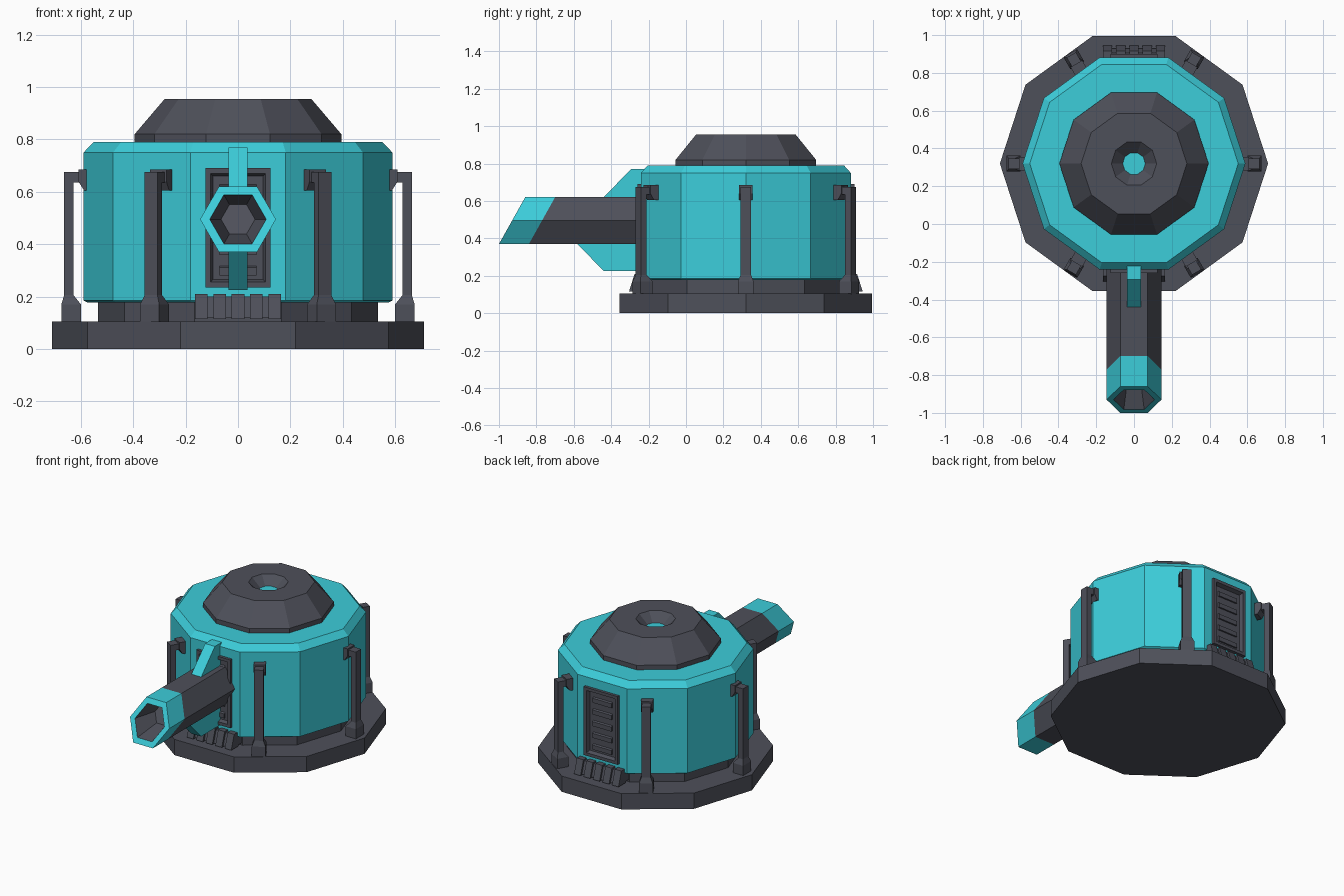
import bpy, bmesh
from math import sin, cos, pi, radians
from mathutils import Matrix, Vector

if "Cube" in bpy.data.objects:
    bpy.data.objects.remove(bpy.data.objects["Cube"])

def material(name, rgb):
    m = bpy.data.materials.new(name)
    m.use_nodes = True
    m.diffuse_color = (*rgb, 1)
    m.node_tree.nodes["Principled BSDF"].inputs["Base Color"].default_value = (*rgb, 1)
    return m

MATS = [material("dark_metal", (0.076, 0.08, 0.102)), material("teal_paint", (0.045, 0.61, 0.70))]
DARK, TEAL = 0, 1
CENTRE = Matrix.Translation((0, 0.32, 0))

def loft(bm, rings, bands=DARK, start=DARK, end=DARK):
    """Skin a list of point rings, closing both ends."""
    if isinstance(bands, int):
        bands = [bands] * (len(rings) - 1)
    loops = [[bm.verts.new(p) for p in ring] for ring in rings]
    faces = []
    for a, b, mat in zip(loops, loops[1:], bands):
        for i in range(len(a)):
            j = (i + 1) % len(a)
            f = bm.faces.new((a[i], a[j], b[j], b[i]))
            f.material_index = mat
            faces.append(f)
    for loop, mat in ((loops[0], start), (loops[-1], end)):
        f = bm.faces.new(loop)
        f.material_index = mat
        faces.append(f)
    bmesh.ops.recalc_face_normals(bm, faces=faces)

def finish(name, bm, angle=0, centre=CENTRE):
    bm.transform(centre @ Matrix.Rotation(radians(angle), 4, "Z"))
    mesh = bpy.data.meshes.new(name)
    bm.to_mesh(mesh)
    bm.free()
    for m in MATS:
        mesh.materials.append(m)
    obj = bpy.data.objects.new(name, mesh)
    bpy.context.collection.objects.link(obj)
    return obj

def decagon(r, z):
    return [(r * cos(i * pi / 5), r * sin(i * pi / 5), z) for i in range(10)]

def turned(name, profile, bands=DARK, end=DARK):
    bm = bmesh.new()
    loft(bm, [decagon(r, z) for r, z in profile], bands, end=end)
    return finish(name, bm)

def extrude(bm, profile, y0, y1, mat=DARK):
    """Prism from a radial (x, z) profile across y."""
    loft(bm, [[(x, y, z) for x, z in profile] for y in (y0, y1)], mat, mat, mat)

def rect_x(x, half, z0, z1):
    return [(x, -half, z0), (x, half, z0), (x, half, z1), (x, -half, z1)]

def rect_z(z, x0, x1, half):
    return [(x0, -half, z), (x1, -half, z), (x1, half, z), (x0, half, z)]

# Tower: base, plinth, drum and cap
turned("base", [(0.71, 0), (0.71, 0.105)])
turned("plinth", [(0.535, 0.10), (0.535, 0.19)])
body = turned("body", [(0.575, 0.177), (0.59, 0.185), (0.59, 0.75), (0.552, 0.79)], TEAL, TEAL)
for p in body.data.polygons:
    p.material_index = TEAL
turned("roof_cap", [(0.395, 0.78), (0.395, 0.82), (0.28, 0.955), (0.12, 0.955), (0.06, 0.90)], end=TEAL)

# Recesses for the front and back windows
for angle in (90, -90):
    bm = bmesh.new()
    loft(bm, [rect_x(x, 0.115, 0.245, 0.68) for x in (0.46, 0.7)], TEAL, TEAL, TEAL)
    cutter = finish("cutter", bm, angle)
    cutter.hide_render = True
    mod = body.modifiers.new("recess", "BOOLEAN")
    mod.operation, mod.solver, mod.object = "DIFFERENCE", "EXACT", cutter
    bpy.context.view_layer.objects.active = body
    bpy.ops.object.modifier_apply(modifier=mod.name)
    bpy.data.objects.remove(cutter)

# Window frames, louvres and ramp grilles
for side, angle in (("back", 90), ("front", -90)):
    bm = bmesh.new()
    loft(bm, [rect_x(0.555, 0.125, 0.235, 0.69), rect_x(0.58, 0.125, 0.235, 0.69),
              rect_x(0.58, 0.105, 0.255, 0.67), rect_x(0.515, 0.082, 0.28, 0.645),
              rect_x(0.48, 0.082, 0.28, 0.645)])
    finish(side + "_window_frame", bm, angle)

    bm = bmesh.new()
    loft(bm, [rect_x(x, 0.07, 0.285, 0.64) for x in (0.47, 0.53)], TEAL, TEAL, TEAL)
    for i in range(5):
        z = 0.28 + i * 0.078
        extrude(bm, [(0.5, z), (0.565, z), (0.565, z + 0.03), (0.53, z + 0.05), (0.5, z + 0.05)], -0.07, 0.07)
    finish(side + "_louvres", bm, angle)

    bm = bmesh.new()
    extrude(bm, [(0.5, 0.12), (0.61, 0.12), (0.585, 0.2), (0.5, 0.2)], -0.16, 0.16)
    for i in range(5):
        y = -0.14 + i * 0.07
        extrude(bm, [(0.55, 0.115), (0.625, 0.115), (0.595, 0.21), (0.55, 0.21)], y - 0.024, y + 0.024)
    finish(side + "_ramp_grille", bm, angle)

# Six clamp legs around the drum
for i in range(6):
    bm = bmesh.new()
    loft(bm, [rect_z(0.10, 0.60, 0.675, 0.042), rect_z(0.17, 0.60, 0.675, 0.042),
              rect_z(0.205, 0.628, 0.664, 0.028), rect_z(0.675, 0.628, 0.664, 0.028)])
    loft(bm, [rect_x(x, 0.028, 0.635, 0.675) for x in (0.58, 0.63)])
    extrude(bm, [(0.55, 0.685), (0.61, 0.685), (0.61, 0.64), (0.588, 0.605), (0.55, 0.605)], -0.036, 0.036)
    finish("clamp_leg_%d" % (i + 1), bm, i * 60)

# Hexagonal barrel with a slanted hollow muzzle
def hexagon(r, y, slant=0.56):
    pts = [(r * cos(i * pi / 3), r * sin(i * pi / 3)) for i in range(6)]
    return [(x, y + slant * z, 0.495 + z) for x, z in pts]

bm = bmesh.new()
loft(bm, [hexagon(0.145, -0.17, 0), hexagon(0.145, -0.77), hexagon(0.145, -0.93),
          hexagon(0.108, -0.93), hexagon(0.065, -0.78)], [DARK, TEAL, TEAL, DARK])
finish("barrel", bm, centre=Matrix())

# Fin joining the barrel to the drum
bm = bmesh.new()
fin = [(-0.15, 0.77), (-0.295, 0.77), (-0.44, 0.62), (-0.58, 0.37), (-0.44, 0.225), (-0.15, 0.225)]
loft(bm, [[(x, y, z) for y, z in fin] for x in (-0.036, 0.036)], TEAL, TEAL, TEAL)
finish("barrel_fin", bm, centre=Matrix())
